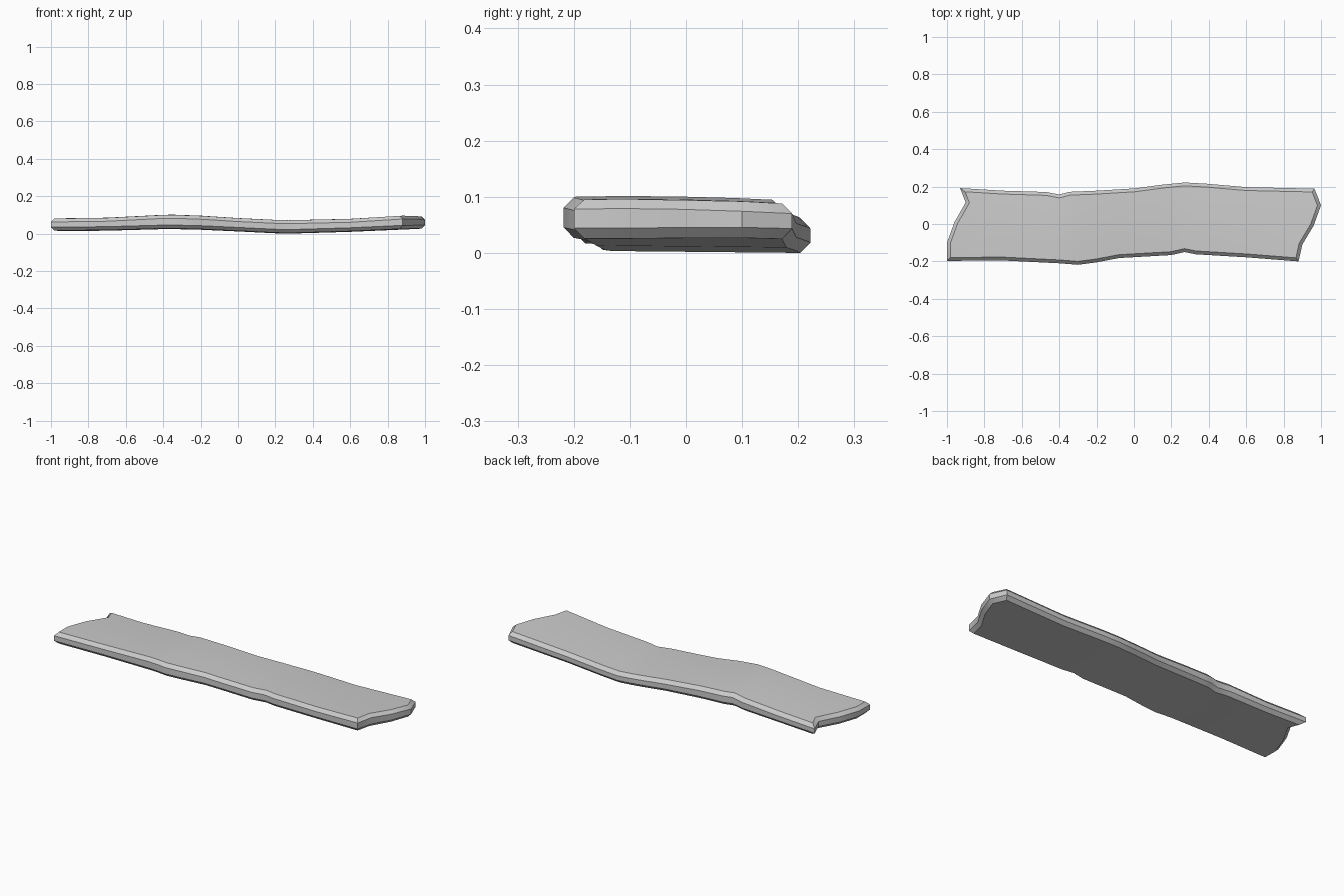
import bpy, bmesh, math

if "Cube" in bpy.data.objects:
    bpy.data.objects.remove(bpy.data.objects["Cube"])

# Outline of the plank seen from above, plus its wavy height profiles
BACK = [(-.93, .192), (-.7, .178), (-.47, .171), (-.40, .158), (-.345, .172), (-.2, .178),
        (0, .19), (.15, .210), (.27, .222), (.38, .216), (.6, .197), (.965, .189)]
FRONT = [(-1, -.197), (-.7, -.195), (-.4, -.210), (-.3, -.218), (-.2, -.205), (-.08, -.182),
         (.2, -.166), (.27, -.150), (.33, -.162), (.6, -.178), (.88, -.200)]
LEFT = [(-1, -.197), (-1, -.1), (-.96, .01), (-.90, .115), (-.93, .192)]
RIGHT = [(.88, -.200), (.90, -.11), (.96, -.01), (1, .10), (.965, .189)]
TOP = [(-1, .083), (-.7, .087), (-.37, .104), (-.2, .098), (0, .085), (.25, .073), (.6, .081), (.88, .099), (1, .098)]
BOTTOM = [(-1, .017), (-.7, .020), (-.37, .029), (-.2, .025), (0, .016), (.25, .004), (.6, .014), (.88, .027), (1, .031)]
STATIONS = [-.7, -.47, -.4, -.345, -.3, -.2, -.08, 0, .15, .2, .27, .33, .38, .6]
ACROSS = [0, .25, .5, .78, 1]


def lerp(pts, x):
    x = min(max(x, pts[0][0]), pts[-1][0])
    for (a, ya), (b, yb) in zip(pts, pts[1:]):
        if x <= b:
            return ya + (yb - ya) * (x - a) / (b - a)


def layer(bm, profile, crown):
    rows = [LEFT]
    for x in STATIONS:
        f, b = lerp(FRONT, x), lerp(BACK, x)
        rows.append([(x, f + (b - f) * v) for v in ACROSS])
    rows.append(RIGHT)
    return [[bm.verts.new((x, y, lerp(profile, x) - crown * (y + .05) ** 2 - .01 * y))
             for x, y in row] for row in rows]


def rim(g):
    return ([r[0] for r in g] + g[-1][1:] + [r[-1] for r in g[-2::-1]] + g[0][-2:0:-1])


# Plank body: two grids joined by a side wall
bm = bmesh.new()
top, bottom = layer(bm, TOP, .1), layer(bm, BOTTOM, 0)
for g in (top, bottom):
    for r, s in zip(g, g[1:]):
        for j in range(len(ACROSS) - 1):
            bm.faces.new((r[j], s[j], s[j + 1], r[j + 1]))
rt, rb = rim(top), rim(bottom)
n = len(rt)
for i in range(n):
    k = (i + 1) % n
    bm.faces.new((rb[i], rb[k], rt[k], rt[i]))
bmesh.ops.recalc_face_normals(bm, faces=bm.faces)

# Worn chamfer around the upper and lower rims
edges = [bm.edges.get((r[i], r[(i + 1) % n])) for r in (rt, rb) for i in range(n)]
bmesh.ops.bevel(bm, geom=edges, offset=.018, segments=1, profile=.5, affect='EDGES')
low = min(v.co.z for v in bm.verts)
for v in bm.verts:
    v.co.z -= low

mesh = bpy.data.meshes.new("wooden_plank")
bm.to_mesh(mesh)
bm.free()
plank = bpy.data.objects.new("wooden_plank", mesh)
bpy.context.collection.objects.link(plank)
bpy.context.view_layer.objects.active = plank
plank.select_set(True)
bpy.ops.object.shade_smooth_by_angle(angle=math.radians(40))
